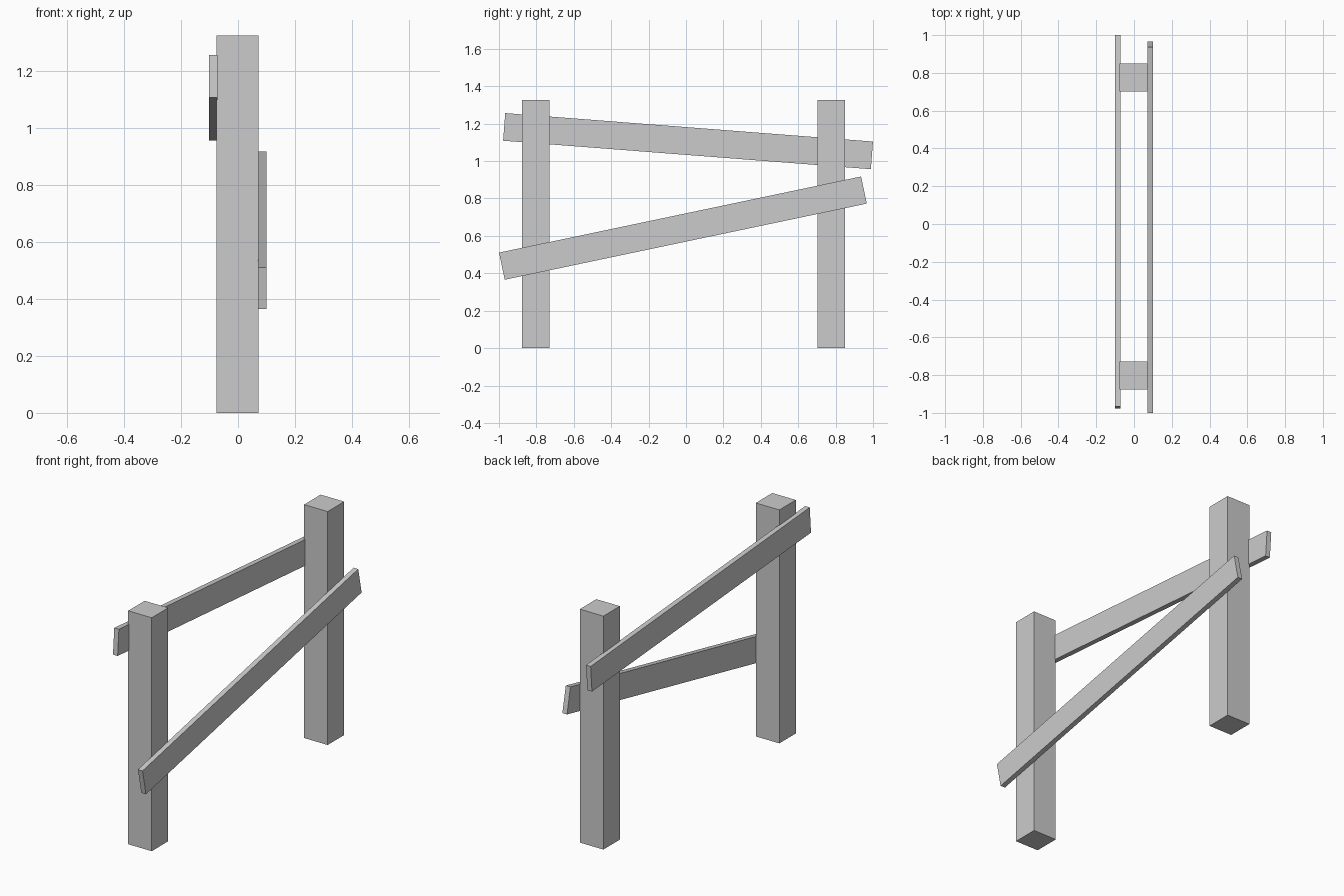
import bpy, math

if "Cube" in bpy.data.objects:
    bpy.data.objects.remove(bpy.data.objects["Cube"])


def beam(name, center, size, tilt=0.0):
    """Box with its dimensions baked in, tilted about x (degrees)."""
    bpy.ops.mesh.primitive_cube_add(size=1, location=center)
    ob = bpy.context.object
    ob.name = name
    ob.scale = size
    bpy.ops.object.transform_apply(location=False, rotation=False, scale=True)
    ob.rotation_euler.x = math.radians(tilt)
    return ob


W = 0.148    # post thickness and rail height
H = 1.326    # post height
T = 0.029    # rail thickness

# Upright posts
for name, y in (("front_post", -0.803), ("back_post", 0.776)):
    beam(name, (-0.002, y, H / 2), (W, W, H))

# Tilted rails, one nailed to each side of the posts
beam("upper_rail", (-0.0865, 0.011, 1.1065), (T, 1.972, W), -4.42)
beam("lower_rail", (0.0855, -0.0165, 0.6415), (T, 1.978, W), 11.87)
